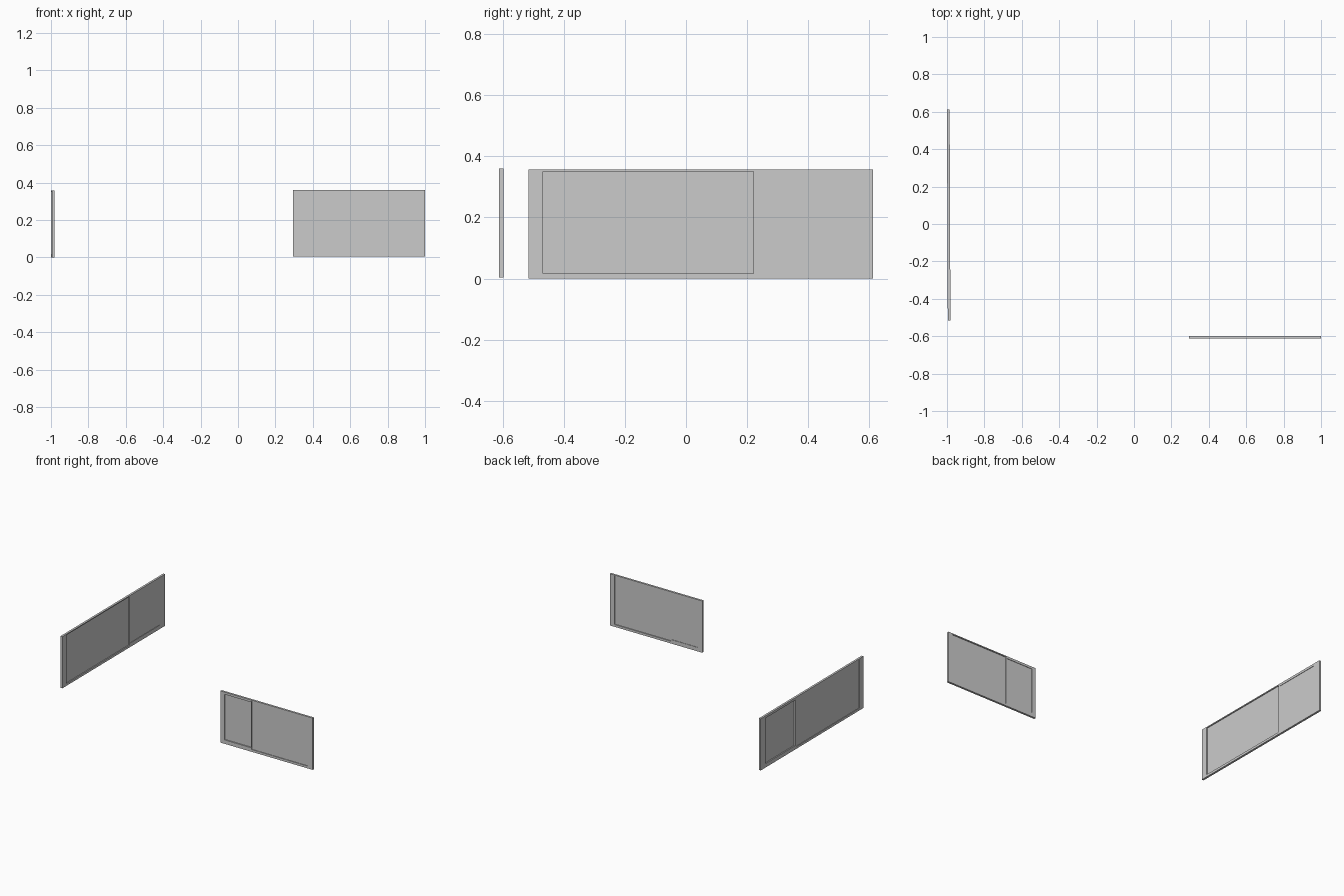
import bpy, math

if "Cube" in bpy.data.objects:
    bpy.data.objects.remove(bpy.data.objects["Cube"])

T = 0.0142  # frame thickness


def box(name, u0, u1, v0, v1, z0, z1):
    bpy.ops.mesh.primitive_cube_add(size=1)
    o = bpy.context.object
    o.name = name
    for v in o.data.vertices:
        v.co = (u0 if v.co.x < 0 else u1,
                v0 if v.co.y < 0 else v1,
                z0 if v.co.z < 0 else z1)
    return o


def window(name, outer, small, large, loc, angle):
    """Sliding window, outside facing local -y; panes are pockets cut from both sides."""
    h = T / 2
    frame = box(name, outer[0], outer[1], -h, h, 0, 0.357)
    # (span, heights, outside depth, inside depth)
    for (u0, u1), (z0, z1), out, inn in (
            (small, (0.027, 0.341), 0.008, 0.003),
            (large, (0.016, 0.350), 0.004, 0.006)):
        for v0, v1 in ((-h - 0.01, -h + out), (h - inn, h + 0.01)):
            cut = box("pocket_cutter", u0, u1, v0, v1, z0, z1)
            mod = frame.modifiers.new("pocket", 'BOOLEAN')
            mod.operation = 'DIFFERENCE'
            mod.solver = 'EXACT'
            mod.object = cut
            bpy.context.view_layer.objects.active = frame
            bpy.ops.object.modifier_apply(modifier=mod.name)
            bpy.data.objects.remove(cut, do_unlink=True)
    frame.location = loc
    frame.rotation_euler.z = angle
    return frame


# Front window, facing -y
window("front_sliding_window", (0.294, 1.0), (0.324, 0.527), (0.533, 0.967),
       (0, -0.6055, 0.004), 0)

# Side window, facing -x and turned very slightly off axis (pivot at its middle)
c = 0.049
window("side_sliding_window", (-0.613 + c, 0.515 + c), (-0.559 + c, -0.234 + c),
       (-0.221 + c, 0.469 + c), (-0.9907, c, 0), math.radians(-90) + 0.004)
